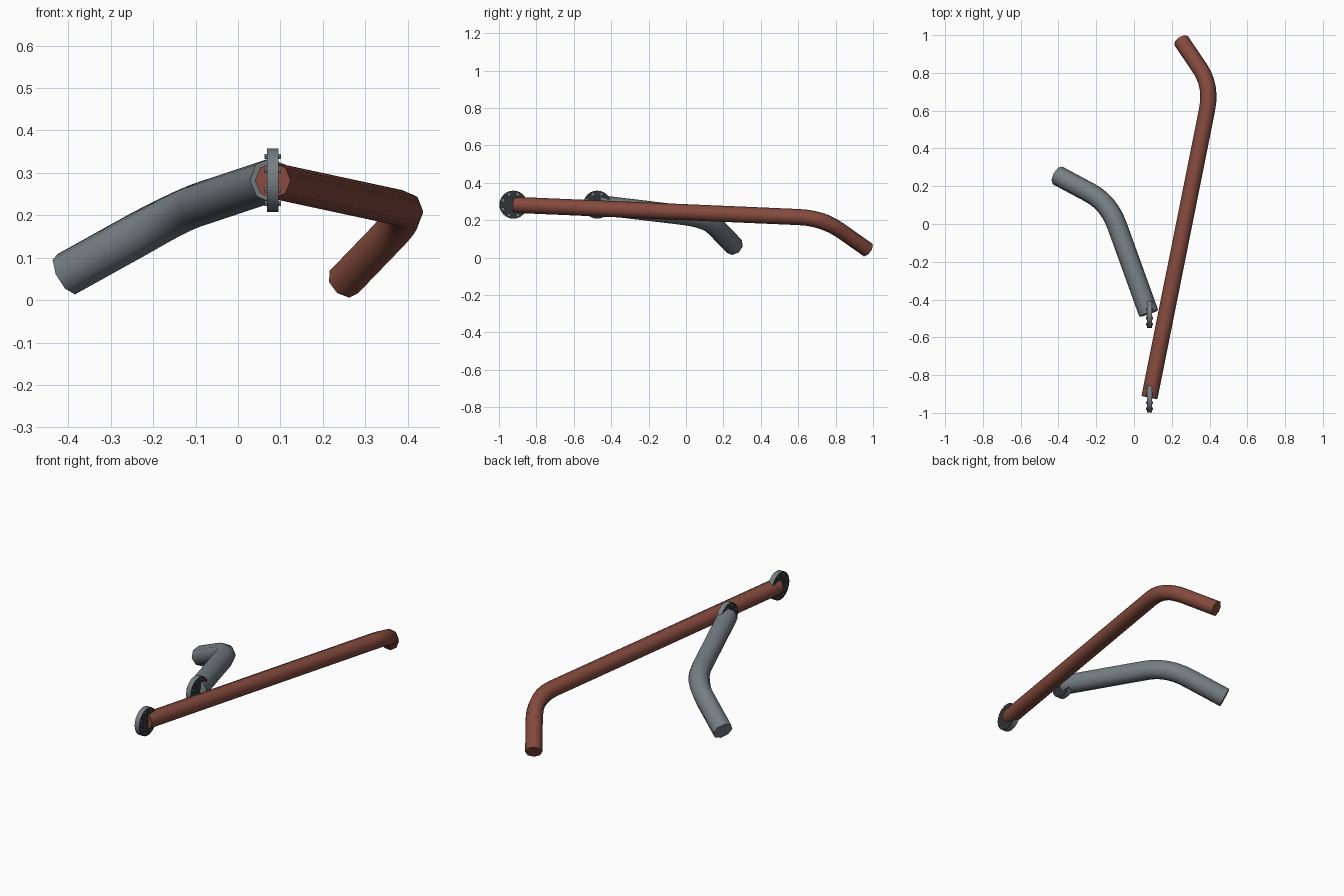
import bpy, bmesh, math
from mathutils import Vector, Matrix

if "Cube" in bpy.data.objects:
    bpy.data.objects.remove(bpy.data.objects["Cube"])


def material(name, rgb):
    m = bpy.data.materials.new(name)
    m.diffuse_color = (*rgb, 1)
    m.use_nodes = True
    m.node_tree.nodes["Principled BSDF"].inputs["Base Color"].default_value = m.diffuse_color
    return m


steel = material("steel grey", (0.18, 0.21, 0.225))
rust = material("rust red", (0.23, 0.068, 0.047))
dark = material("dark metal", (0.03, 0.033, 0.035))


def finish(bm, name, mats, angle):
    me = bpy.data.meshes.new(name)
    bmesh.ops.recalc_face_normals(bm, faces=bm.faces[:])
    bm.to_mesh(me)
    bm.free()
    for m in mats:
        me.materials.append(m)
    ob = bpy.data.objects.new(name, me)
    bpy.context.collection.objects.link(ob)
    bpy.ops.object.select_all(action='DESELECT')
    ob.select_set(True)
    bpy.context.view_layer.objects.active = ob
    bpy.ops.object.shade_smooth_by_angle(angle=math.radians(angle))
    return ob


def bent_pipe(name, start, corner, end, radius, bend, mat, sides=8, steps=6):
    a, c, b = Vector(start), Vector(corner), Vector(end)
    d1, d2 = (c - a).normalized(), (b - c).normalized()
    p, q = c - d1 * bend, c + d2 * bend
    # Straight run, rounded elbow, straight run
    path = [(a, d1)]
    for i in range(steps + 1):
        t = i / steps
        pos = p * (1 - t) ** 2 + c * 2 * t * (1 - t) + q * t * t
        path.append((pos, d1.lerp(d2, t).normalized()))
    path.append((b, d2))
    bm = bmesh.new()
    rings = []
    for pos, d in path:
        u = d.cross(Vector((0, 0, 1))).normalized()
        v = u.cross(d)
        rings.append([bm.verts.new(pos + radius * (u * math.cos(k * math.tau / sides)
                                                   + v * math.sin(k * math.tau / sides)))
                      for k in range(sides)])
    for r, s in zip(rings, rings[1:]):
        for k in range(sides):
            j = (k + 1) % sides
            bm.faces.new((r[k], r[j], s[j], s[k]))
    bm.faces.new(rings[0])
    bm.faces.new(rings[-1])
    finish(bm, name, [mat], 50)


def flange(name, centre):
    turn = Matrix.Translation(centre) @ Matrix.Rotation(math.pi / 2, 4, 'Y')
    # Disc with grey rim and dark flat sides
    bm = bmesh.new()
    bmesh.ops.create_cone(bm, cap_ends=True, segments=24, radius1=0.075,
                          radius2=0.075, depth=0.028, matrix=turn)
    bm.normal_update()
    for f in bm.faces:
        f.material_index = 1 if abs(f.normal.x) > 0.9 else 0
    finish(bm, name, [steel, dark], 30)
    # Ring of bolts passing through the disc
    bm = bmesh.new()
    for k in range(8):
        a = (k + 0.5) * math.tau / 8
        bmesh.ops.create_cone(bm, cap_ends=True, segments=6, radius1=0.007, radius2=0.007,
                              depth=0.038, matrix=turn @ Matrix.Translation(
                                  (0.06 * math.cos(a), 0.06 * math.sin(a), 0)))
    finish(bm, name + "_bolts", [steel], 30)


bent_pipe("long_pipe", (0.082, -0.918, 0.282), (0.412, 0.731, 0.211),
          (0.25, 0.97, 0.043), 0.043, 0.13, rust)
bent_pipe("short_pipe", (0.078, -0.473, 0.282), (-0.133, 0.112, 0.212),
          (-0.405, 0.257, 0.061), 0.053, 0.13, steel)
flange("long_pipe_flange", (0.082, -0.923, 0.283))
flange("short_pipe_flange", (0.082, -0.475, 0.283))
